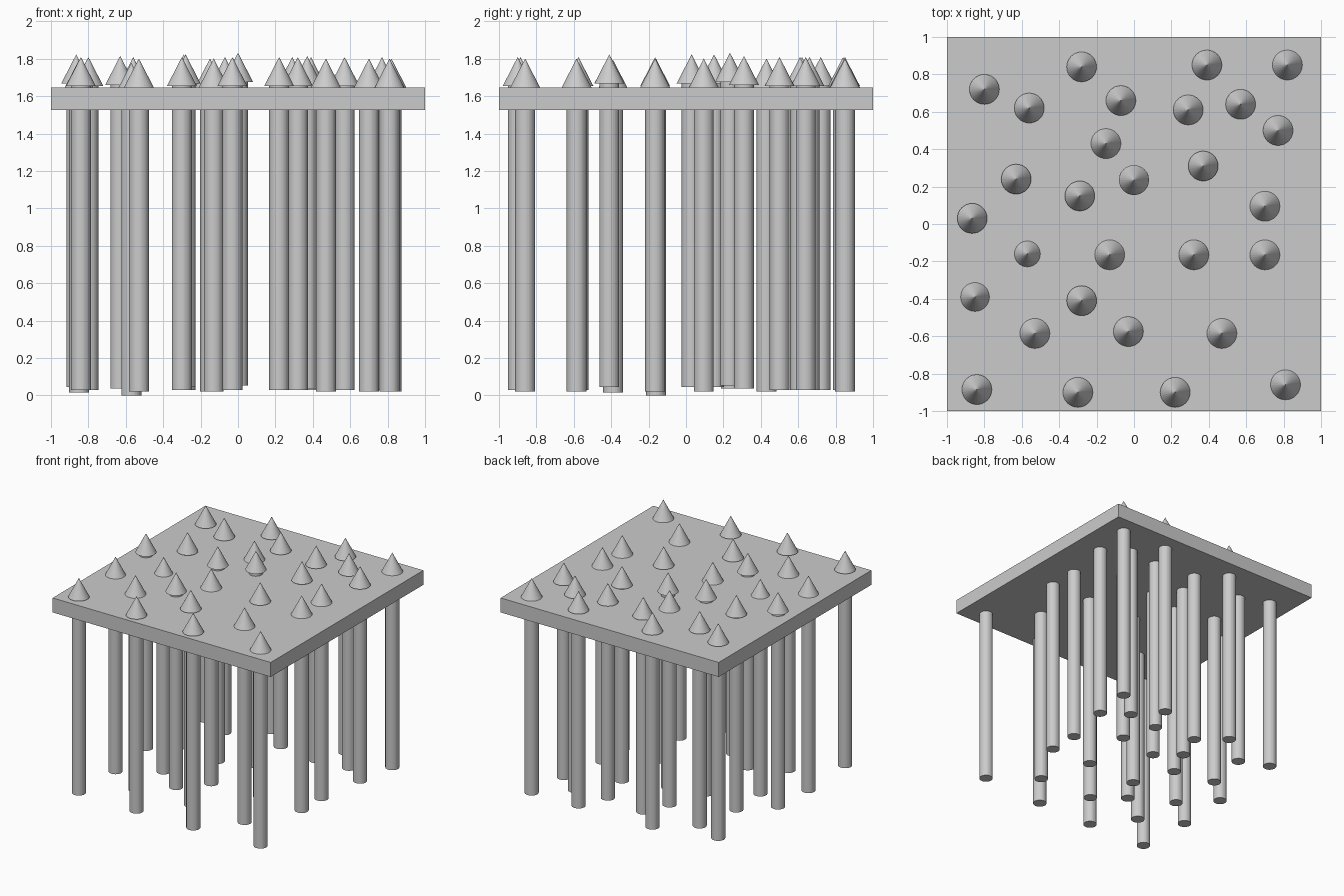
import bpy
import bmesh
from mathutils import Matrix

# Remove the default cube
default = bpy.data.objects.get("Cube")
if default:
    bpy.data.objects.remove(default, do_unlink=True)

# Main dimensions
SLAB_BOTTOM, SLAB_TOP = 1.525, 1.645
ROD_RADIUS, ROD_LENGTH = 0.053, 1.624
TIP_RADIUS, TIP_HEIGHT = 0.08, 0.155
SIDES = 32

# Spike positions on the slab, grouped by how far each group is raised
SPIKES = {
    0.0: [(-.57, -.16)],
    0.015: [(-.85, -.39)],
    0.022: [(-.13, -.165), (-.53, -.585), (.47, -.585), (-.15, .43),
            (.7, .095), (.7, -.165), (.81, -.86), (.82, .85)],
    0.03: [(-.28, .84), (.39, .85), (-.8, .72), (-.56, .62), (-.07, .66),
           (.29, .61), (.57, .64), (.77, .5), (.32, -.165), (-.03, -.575),
           (-.84, -.885), (-.3, -.9), (.22, -.9)],
    0.036: [(-.63, .24), (.37, .31)],
    0.044: [(-.29, .15), (-.865, .03), (-.28, -.41)],
    0.053: [(0, .235)],
}


def make_material(name, colour):
    """One flat colour, shown in viewport and render."""
    material = bpy.data.materials.new(name)
    material.use_nodes = True
    material.diffuse_color = colour
    shader = material.node_tree.nodes["Principled BSDF"]
    shader.inputs["Base Color"].default_value = colour
    return material


grey = make_material("light grey", (0.6, 0.6, 0.6, 1))


def make_object(name, bm, location=(0, 0, 0)):
    """Turn a bmesh into a flat shaded grey object."""
    mesh = bpy.data.meshes.new(name)
    bm.to_mesh(mesh)
    bm.free()
    mesh.materials.append(grey)
    return add_instance(name, mesh, location)


def add_instance(name, mesh, location):
    obj = bpy.data.objects.new(name, mesh)
    obj.location = location
    bpy.context.collection.objects.link(obj)
    return obj


def add_cone(bm, bottom_radius, top_radius, bottom, height):
    """Upright capped cone or cylinder standing at the given height."""
    bmesh.ops.create_cone(
        bm, cap_ends=True, segments=SIDES,
        radius1=bottom_radius, radius2=top_radius, depth=height,
        matrix=Matrix.Translation((0, 0, bottom + height / 2)))


# Square slab
bm = bmesh.new()
thickness = SLAB_TOP - SLAB_BOTTOM
centre = Matrix.Translation((0, 0, (SLAB_TOP + SLAB_BOTTOM) / 2))
bmesh.ops.create_cube(bm, size=1, matrix=centre @ Matrix.Diagonal((2, 2, thickness, 1)))
make_object("slab", bm)

# Shared spike mesh: long rod with a wider pointed tip
spike_mesh = None
for lift, places in SPIKES.items():
    for x, y in places:
        if spike_mesh is None:
            bm = bmesh.new()
            add_cone(bm, ROD_RADIUS, ROD_RADIUS, 0, ROD_LENGTH)
            add_cone(bm, TIP_RADIUS, 0, ROD_LENGTH, TIP_HEIGHT)
            spike_mesh = make_object("spike", bm, (x, y, lift)).data
        else:
            add_instance("spike", spike_mesh, (x, y, lift))
